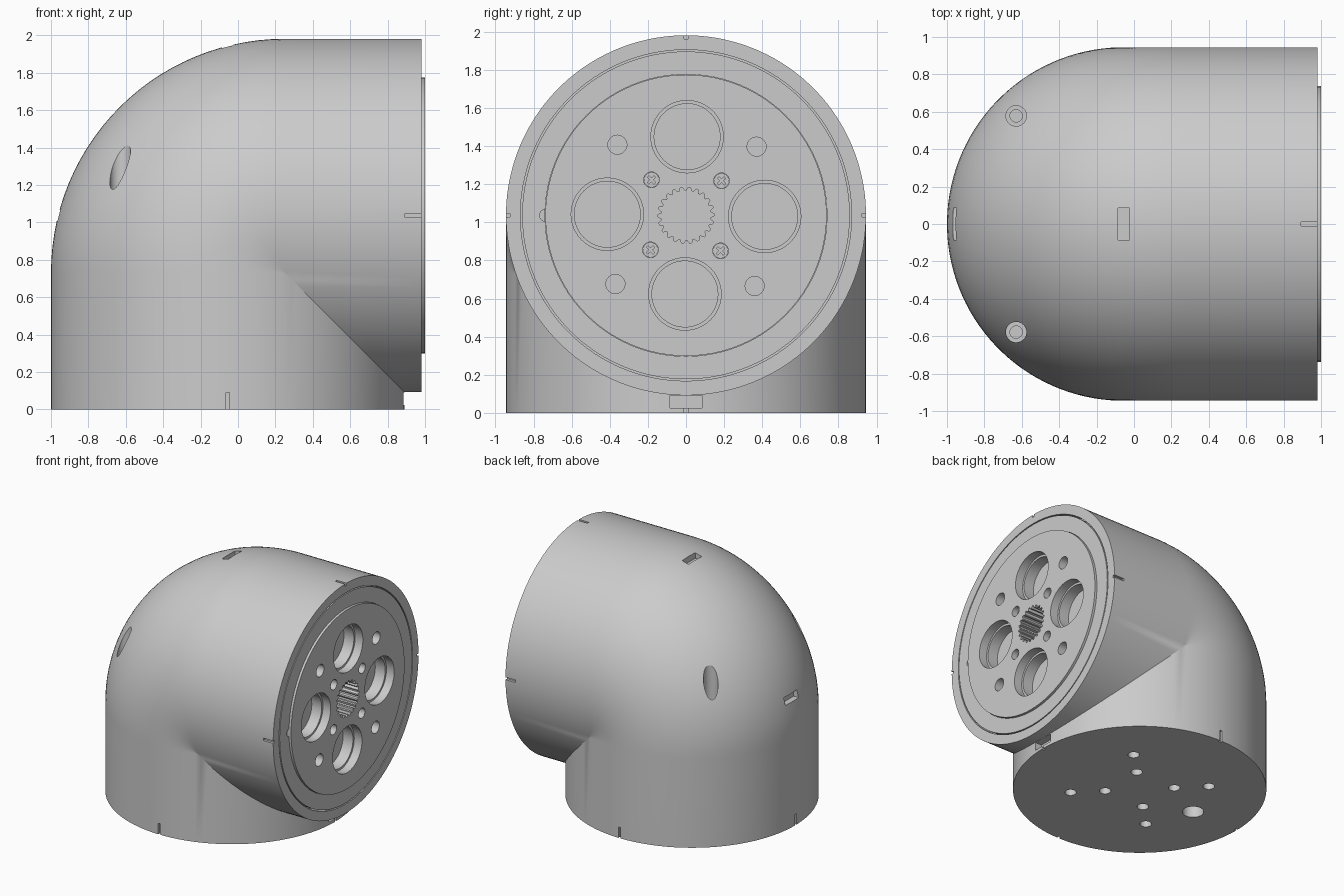
import bpy, bmesh
from math import sin, cos, pi, radians
from mathutils import Matrix, Vector

if "Cube" in bpy.data.objects:
    bpy.data.objects.remove(bpy.data.objects["Cube"])

RADIUS = 0.945            # tube radius
AXIS_X, AXIS_Z = -0.055, 1.037   # lower tube axis, upper tube axis
END_X = 0.982             # open end of the upper tube
BEND = 0.305              # centre-line radius of the elbow

grey = bpy.data.materials.new("light_grey")
grey.use_nodes = True
grey.diffuse_color = (0.6, 0.6, 0.6, 1)
grey.node_tree.nodes["Principled BSDF"].inputs["Base Color"].default_value = (0.6, 0.6, 0.6, 1)

UP = Matrix.Translation((AXIS_X, 0, 0))
# local z runs along world x, local x along world y, local y along world z
OUT = Matrix(((0, 0, 1, 0), (1, 0, 0, 0), (0, 1, 0, AXIS_Z), (0, 0, 0, 1)))
FACE = OUT @ Matrix.Rotation(radians(-0.8), 4, "Z")


def at(x, y):
    return Matrix.Translation((x, y, 0))


def skin(bm, rings, closed=False):
    """Join rings of points with quads, then cap or close the ends."""
    loops = [[bm.verts.new(p) for p in ring] for ring in rings]
    pairs = list(zip(loops, loops[1:]))
    if closed:
        pairs.append((loops[-1], loops[0]))
    for a, b in pairs:
        for i in range(len(a)):
            j = (i + 1) % len(a)
            bm.faces.new((a[i], a[j], b[j], b[i]))
    if not closed:
        bm.faces.new(loops[0])
        bm.faces.new(loops[-1])


def lathe(bm, profile, matrix, n=32, closed=False, tooth=0):
    """Turn (radius, height) points; tooth notches the outline like a gear."""
    rings = []
    for r, h in profile:
        radii = [r - tooth * (i % 4 > 1) for i in range(n)]
        rings.append([matrix @ Vector((q * cos(2 * pi * i / n), q * sin(2 * pi * i / n), h))
                      for i, q in enumerate(radii)])
    skin(bm, rings, closed)


def box(bm, centre, size, matrix=Matrix()):
    bmesh.ops.create_cube(bm, size=1, matrix=matrix @ Matrix.Translation(centre)
                          @ Matrix.Diagonal((*size, 1)))


def make(name, bm):
    bmesh.ops.remove_doubles(bm, verts=bm.verts, dist=1e-5)
    bmesh.ops.recalc_face_normals(bm, faces=bm.faces)
    mesh = bpy.data.meshes.new(name)
    bm.to_mesh(mesh)
    bm.free()
    mesh.materials.append(grey)
    ob = bpy.data.objects.new(name, mesh)
    bpy.context.collection.objects.link(ob)
    return ob


def activate(ob):
    bpy.ops.object.select_all(action="DESELECT")
    ob.select_set(True)
    bpy.context.view_layer.objects.active = ob


def cut(ob, bm):
    cutter = make("cutter", bm)
    cutter.hide_render = True
    mod = ob.modifiers.new("cut", "BOOLEAN")
    mod.operation, mod.solver, mod.object = "DIFFERENCE", "EXACT", cutter
    activate(ob)
    bpy.ops.object.modifier_apply(modifier=mod.name)
    bpy.data.objects.remove(cutter)


def smooth(ob):
    activate(ob)
    bpy.ops.object.shade_smooth_by_angle(angle=radians(30))


# Elbow housing: one circle swept round the bend, mitred on the inside corner
SEG, STEPS = 128, 28
cx, cz = AXIS_X + BEND, AXIS_Z - BEND
circle = [(RADIUS * cos(2 * pi * (i + 0.5) / SEG), RADIUS * sin(2 * pi * (i + 0.5) / SEG))
          for i in range(SEG)]
rings = [[(AXIS_X + u, v, 0) for u, v in circle]]
for k in range(STEPS + 1):
    t = pi / 2 * k / STEPS
    ring = []
    for u, v in circle:
        r = BEND - u
        if r > 0:
            ring.append((cx - r * cos(t), v, cz + r * sin(t)))
        else:
            ring.append((cx - r, v, cz + r))
    rings.append(ring)
rings.append([(END_X, v, AXIS_Z - u) for u, v in circle])
bm = bmesh.new()
skin(bm, rings)
housing = make("elbow_housing", bm)

# Recess for the end plate, base holes and alignment slits
bm = bmesh.new()
lathe(bm, [(0.74, 0.7), (0.74, 1.1)], OUT, 96)
for sx in (-1, 1):
    for sy in (-1, 1):
        for d in (0.183, 0.366):
            lathe(bm, [(0.043, -0.1), (0.043, 0.14)], UP @ at(sx * d, sy * d))
lathe(bm, [(0.08, -0.1), (0.08, 0.14)], UP @ at(-0.52, 0))
for k in range(4):
    turn = Matrix.Rotation(k * pi / 2, 4, "Z")
    box(bm, (RADIUS, 0, 0.035), (0.04, 0.02, 0.11), UP @ turn)
    if k != 3:
        box(bm, (RADIUS, 0, END_X - 0.035), (0.04, 0.02, 0.11), OUT @ turn)
cut(housing, bm)

# Latch slots, screw counterbores, ring groove and small edge hole
bm = bmesh.new()
box(bm, (AXIS_X, 0, AXIS_Z + RADIUS), (0.06, 0.17, 0.16))
box(bm, (AXIS_X - RADIUS, 0, AXIS_Z), (0.16, 0.17, 0.06))
box(bm, (AXIS_X + RADIUS, 0, 0.058), (0.12, 0.17, 0.066))
for s in (-1, 1):
    lathe(bm, [(0.033, 0.75), (0.033, 0.9), (0.055, 0.9), (0.055, 1.8)],
          UP @ at(-0.575, s * 0.578))
lathe(bm, [(0.86, 0.9), (0.86, 1.1), (0.869, 1.1), (0.869, 0.9)], OUT, 128, closed=True)
lathe(bm, [(0.033, 0.85), (0.033, 1.1)], OUT @ at(-0.735, 0))
cut(housing, bm)
smooth(housing)

# Raised end plate with stepped bores, bolt holes and a toothed centre
bm = bmesh.new()
lathe(bm, [(0.738, 0.7), (0.738, 1.0)], OUT, 96)
plate = make("end_plate", bm)
bm = bmesh.new()
lathe(bm, [(0.148, 0.78), (0.148, 1.1)], FACE, 88, tooth=0.018)
for k in range(4):
    quarter = FACE @ Matrix.Rotation(k * pi / 2, 4, "Z")
    diagonal = quarter @ Matrix.Rotation(pi / 4, 4, "Z")
    lathe(bm, [(0.173, 0.84), (0.173, 0.93), (0.19, 0.93), (0.19, 1.1)], quarter @ at(0.413, 0), 48)
    lathe(bm, [(0.05, 0.86), (0.05, 1.1)], diagonal @ at(0.517, 0))
    lathe(bm, [(0.041, 0.88), (0.041, 1.1)], diagonal @ at(0.26, 0))
cut(plate, bm)
smooth(plate)

# Recessed cross-slot screws around the centre
for k in range(4):
    spot = FACE @ Matrix.Rotation(k * pi / 2 + pi / 4, 4, "Z") @ at(0.26, 0)
    bm = bmesh.new()
    lathe(bm, [(0.04, 0.87), (0.04, 0.95)], spot, 24)
    screw = make("plate_screw_%d" % (k + 1), bm)
    for size in ((0.05, 0.012, 0.06), (0.012, 0.05, 0.06)):
        bm = bmesh.new()
        box(bm, (0, 0, 0.95), size, spot)
        cut(screw, bm)
    smooth(screw)
